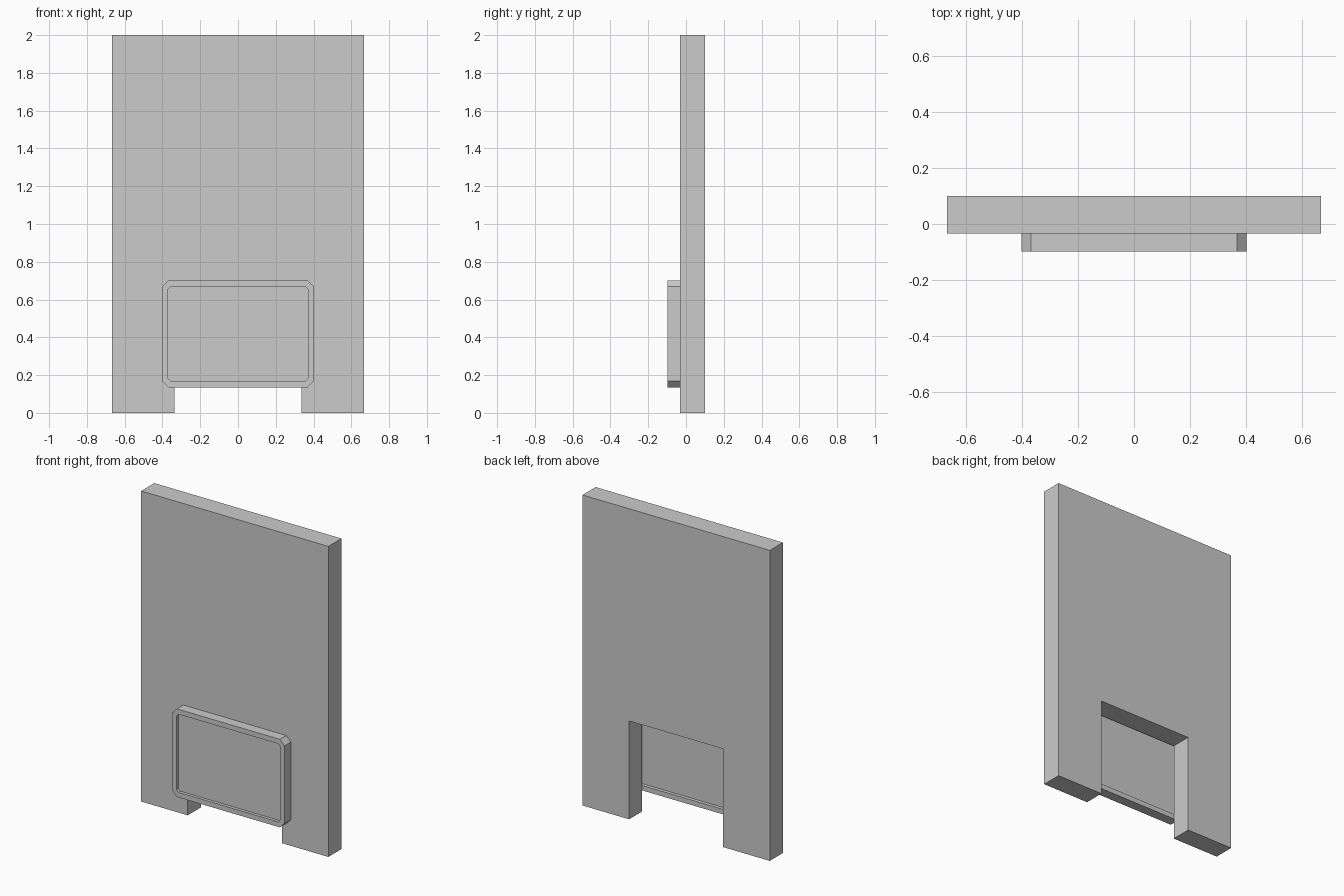
import bpy, bmesh

if "Cube" in bpy.data.objects:
    bpy.data.objects.remove(bpy.data.objects["Cube"])


def extrude_profile(name, loop, y0, y1, hole=None):
    """Extrude an x-z outline from y0 to y1; an equal-length hole makes a ring."""
    bm = bmesh.new()
    n = len(loop)

    def ring(points, y):
        return [bm.verts.new((x, y, z)) for x, z in points]

    def bridge(a, b):
        for i in range(n):
            j = (i + 1) % n
            bm.faces.new((a[i], a[j], b[j], b[i]))

    front, back = ring(loop, y0), ring(loop, y1)
    bridge(front, back)
    if hole:
        hole_front, hole_back = ring(hole, y0), ring(hole, y1)
        bridge(hole_front, hole_back)
        bridge(front, hole_front)
        bridge(back, hole_back)
    else:
        bm.faces.new(front)
        bm.faces.new(back)
    bmesh.ops.recalc_face_normals(bm, faces=bm.faces)
    mesh = bpy.data.meshes.new(name)
    bm.to_mesh(mesh)
    bm.free()
    obj = bpy.data.objects.new(name, mesh)
    bpy.context.collection.objects.link(obj)
    return obj


def chamfered_rect(w, z0, z1, c):
    """Rectangle of half width w with cut corners."""
    return [(-w + c, z0), (w - c, z0), (w, z0 + c), (w, z1 - c),
            (w - c, z1), (-w + c, z1), (-w, z1 - c), (-w, z0 + c)]


# Door slab with an open notch at the bottom
half = [(0.667, 2), (0.667, 0), (0.335, 0), (0.335, 0.633)]
slab = half + [(-x, z) for x, z in reversed(half)]
extrude_profile("door_slab", slab, -0.033, 0.1)

# Raised flap frame in front of the notch
inner = chamfered_rect(0.37, 0.167, 0.67, 0.015)
extrude_profile("flap_frame", chamfered_rect(0.4, 0.135, 0.702, 0.033),
                -0.098, -0.033, inner)

# Thin flap panel set back inside the frame
extrude_profile("flap_panel", inner, -0.078, -0.055)
